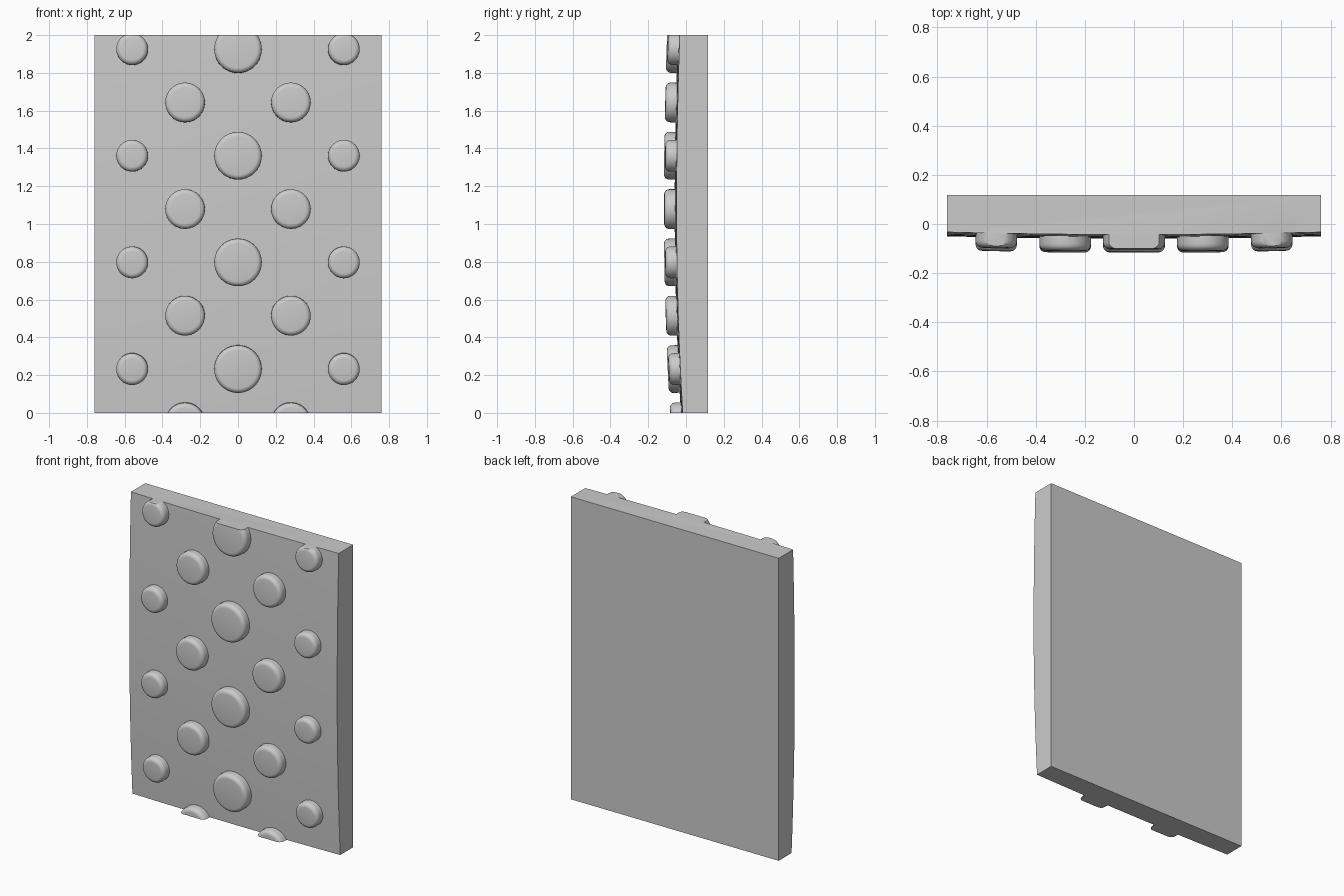
import bpy, bmesh, math
from mathutils import Matrix, Vector

if "Cube" in bpy.data.objects:
    bpy.data.objects.remove(bpy.data.objects["Cube"])

HALF_W, BACK, TOP, EXTRA = 0.76, 0.117, 2.0, 0.25


def front_y(x, z):
    """Gently crowned front surface of the panel."""
    k = 0.028 if z < 1.08 else 0.02
    return -0.060 + k * (z - 1.08) ** 2 + 0.010 * (x / HALF_W) ** 2


def make_object(name, bm):
    bmesh.ops.recalc_face_normals(bm, faces=bm.faces)
    mesh = bpy.data.meshes.new(name)
    bm.to_mesh(mesh)
    bm.free()
    obj = bpy.data.objects.new(name, mesh)
    bpy.context.collection.objects.link(obj)
    return obj


# Panel: curved front grid extruded to a flat back, a little too tall
bm = bmesh.new()
nx, nz = 12, 25
grid = [[bm.verts.new((x, front_y(x, z), z))
         for x in [-HALF_W + 2 * HALF_W * i / nx for i in range(nx + 1)]]
        for z in [-EXTRA + (TOP + 2 * EXTRA) * j / nz for j in range(nz + 1)]]
for j in range(nz):
    for i in range(nx):
        bm.faces.new((grid[j][i], grid[j][i + 1], grid[j + 1][i + 1], grid[j + 1][i]))
rim = [e for e in bm.edges if e.is_boundary]
walls = bmesh.ops.extrude_edge_only(bm, edges=rim)["geom"]
for v in walls:
    if isinstance(v, bmesh.types.BMVert):
        v.co.y = BACK
bmesh.ops.edgeloop_fill(bm, edges=[e for e in bm.edges if e.is_boundary])
panel = make_object("studded_panel", bm)

# Studs: round discs with filleted rims, set square to the surface
studs_bm = bmesh.new()


def add_stud(x, z, r, height=0.057, fillet=0.026, sides=40):
    profile = [(r, -0.05)]
    for s in range(6):
        a = math.radians(90 * s / 5)
        profile.append((r - fillet + fillet * math.cos(a),
                        height - fillet + fillet * math.sin(a)))
    e = 0.01
    slope_x = (front_y(x + e, z) - front_y(x - e, z)) / (2 * e)
    slope_z = (front_y(x, z + e) - front_y(x, z - e)) / (2 * e)
    normal = Vector((slope_x, -1, slope_z)).normalized()
    mat = (Matrix.Translation((x, front_y(x, z), z))
           @ normal.to_track_quat('Z', 'Y').to_matrix().to_4x4())
    rings = [[studs_bm.verts.new(mat @ Vector((pr * math.cos(t), pr * math.sin(t), h)))
              for t in [2 * math.pi * k / sides for k in range(sides)]]
             for pr, h in profile]
    for a, b in zip(rings, rings[1:]):
        for k in range(sides):
            n = (k + 1) % sides
            studs_bm.faces.new((a[k], a[n], b[n], b[k]))
    studs_bm.faces.new(rings[-1])
    studs_bm.faces.new(rings[0][::-1])


PITCH = 0.564
for row in range(4):
    z = 0.233 + PITCH * row
    add_stud(0, z, 0.126)
    for side in (-1, 1):
        add_stud(side * 0.56, z, 0.084)
        add_stud(side * 0.28, z - PITCH / 2, 0.105)
studs = make_object("stud_helper", studs_bm)
studs.hide_render = True

# Fuse studs into the panel
mod = panel.modifiers.new("studs", 'BOOLEAN')
mod.operation, mod.solver, mod.object = 'UNION', 'EXACT', studs
fused = bpy.data.meshes.new_from_object(
    panel.evaluated_get(bpy.context.evaluated_depsgraph_get()))
panel.modifiers.clear()
bpy.data.objects.remove(studs)

# Slice the top and bottom flat, cutting through the end studs
bm = bmesh.new()
bm.from_mesh(fused)
for z, sign in ((0, -1), (TOP, 1)):
    cut = bmesh.ops.bisect_plane(
        bm, geom=bm.verts[:] + bm.edges[:] + bm.faces[:], dist=1e-6,
        plane_co=(0, 0, z), plane_no=(0, 0, sign), clear_outer=True)["geom_cut"]
    bmesh.ops.edgeloop_fill(bm, edges=[e for e in cut if isinstance(e, bmesh.types.BMEdge)])
bmesh.ops.recalc_face_normals(bm, faces=bm.faces)
bm.to_mesh(fused)
bm.free()
panel.data = fused

bpy.context.view_layer.objects.active = panel
panel.select_set(True)
bpy.ops.object.shade_smooth_by_angle(angle=math.radians(35))
